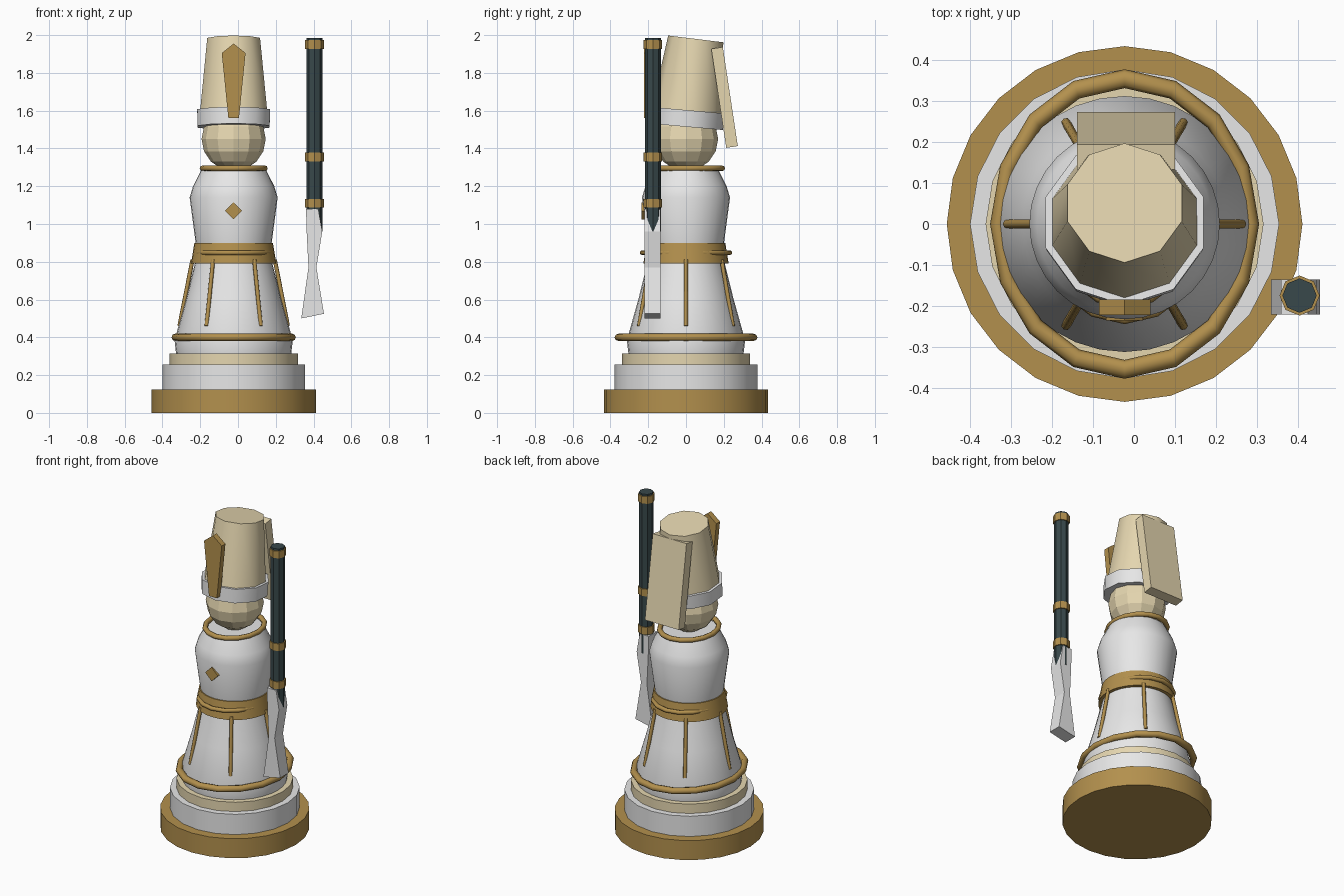
import bpy, bmesh, math
from mathutils import Matrix, Vector

cube = bpy.data.objects.get("Cube")
if cube:
    bpy.data.objects.remove(cube, do_unlink=True)

AXIS = Vector((-0.023, 0, 0))


def material(name, rgb):
    m = bpy.data.materials.new(name)
    m.use_nodes = True
    m.diffuse_color = (*rgb, 1)
    m.node_tree.nodes["Principled BSDF"].inputs["Base Color"].default_value = (*rgb, 1)
    return m


GOLD = material("gold", (0.45, 0.28, 0.075))
WHITE = material("white", (0.8, 0.8, 0.8))
CREAM = material("cream", (0.78, 0.67, 0.43))
DARK = material("dark_teal", (0.04, 0.065, 0.07))


def finish(name, bm, mat, loc=(0, 0, 0), tilt=0, smooth=None):
    """Turn a bmesh into an object; smooth is an angle in degrees or None for flat."""
    bmesh.ops.recalc_face_normals(bm, faces=bm.faces)
    me = bpy.data.meshes.new(name)
    bm.to_mesh(me)
    bm.free()
    ob = bpy.data.objects.new(name, me)
    bpy.context.collection.objects.link(ob)
    ob.location = loc
    ob.rotation_euler.x = math.radians(tilt)
    me.materials.append(mat)
    if smooth:
        bpy.ops.object.select_all(action='DESELECT')
        ob.select_set(True)
        bpy.context.view_layer.objects.active = ob
        bpy.ops.object.shade_smooth_by_angle(angle=math.radians(smooth))
    return ob


def lathe(name, profile, mat, sides, loc=AXIS, tilt=0, smooth=30):
    """Capped turned solid from (radius, z) pairs, with a corner facing +y."""
    bm = bmesh.new()
    rings = []
    for r, z in profile:
        rings.append([bm.verts.new((r * math.sin(a), r * math.cos(a), z))
                      for a in (math.tau * i / sides for i in range(sides))])
    for low, high in zip(rings, rings[1:]):
        for i in range(sides):
            j = (i + 1) % sides
            bm.faces.new((low[i], low[j], high[j], high[i]))
    bm.faces.new(rings[0])
    bm.faces.new(rings[-1])
    return finish(name, bm, mat, loc, tilt, smooth)


def trim_ring(name, radius, thick, z, sides=16, tube=8):
    """Torus slightly stretched from front to back."""
    bm = bmesh.new()
    loops = []
    for i in range(sides):
        a = math.tau * i / sides
        loop = []
        for k in range(tube):
            b = math.tau * k / tube
            r = radius + thick * math.cos(b)
            loop.append(bm.verts.new((r * math.cos(a), 1.15 * r * math.sin(a), thick * math.sin(b))))
        loops.append(loop)
    for i in range(sides):
        p, q = loops[i], loops[(i + 1) % sides]
        for k in range(tube):
            n = (k + 1) % tube
            bm.faces.new((p[k], q[k], q[n], p[n]))
    return finish(name, bm, GOLD, AXIS + Vector((0, 0, z)), 0, 60)


def slab(name, outline, y_front, y_back, mat, loc=AXIS):
    """Extrude an (x, z) outline from front to back."""
    bm = bmesh.new()
    face = bm.faces.new([bm.verts.new((x, y_front, z)) for x, z in outline])
    new = bmesh.ops.extrude_face_region(bm, geom=[face])["geom"]
    bmesh.ops.translate(bm, vec=(0, y_back - y_front, 0),
                        verts=[v for v in new if isinstance(v, bmesh.types.BMVert)])
    return finish(name, bm, mat, loc)


def box(name, size, mat, loc, tilt=0):
    bm = bmesh.new()
    bmesh.ops.create_cube(bm, size=1, matrix=Matrix.Diagonal((*size, 1)))
    return finish(name, bm, mat, loc, tilt)


# Stepped base
lathe("base_plinth", [(0.435, 0), (0.435, 0.125)], GOLD, 24)
lathe("base_tier", [(0.378, 0.125), (0.378, 0.255)], WHITE, 20)
lathe("upper_tier", [(0.34, 0.255), (0.34, 0.315)], CREAM, 20)

# Robe and torso
lathe("skirt", [(0.305, 0.315), (0.313, 0.385), (0.25, 0.61), (0.203, 0.8)], WHITE, 32)
lathe("waist_band", [(0.226, 0.79), (0.208, 0.9)], GOLD, 32)
lathe("torso", [(0.2, 0.89), (0.233, 1.14), (0.215, 1.2), (0.172, 1.285)], WHITE, 32)

# Gold trim
trim_ring("hem_ring", 0.309, 0.02, 0.4)
trim_ring("waist_ring", 0.2, 0.013, 0.848)
trim_ring("collar_ring", 0.165, 0.015, 1.295)

# Six ribs down the skirt
for i in range(6):
    a = math.tau * i / 6
    out = Vector((math.cos(a), math.sin(a), 0))
    low = out * 0.287 + Vector((0, 0, 0.46))
    high = out * 0.218 + Vector((0, 0, 0.81))
    bm = bmesh.new()
    bmesh.ops.create_cone(bm, cap_ends=True, segments=8, radius1=0.011, radius2=0.011,
                          depth=(high - low).length)
    turn = (high - low).to_track_quat('Z', 'Y').to_matrix().to_4x4()
    bmesh.ops.transform(bm, matrix=Matrix.Translation((low + high) / 2) @ turn, verts=bm.verts)
    finish(f"skirt_rib_{i + 1}", bm, GOLD, AXIS, 0, 50)

# Chest diamond
d = 0.045
slab("chest_diamond", [(0, 1.07 - d), (d, 1.07), (0, 1.07 + d), (-d, 1.07)], -0.236, -0.19, GOLD)

# Faceted head
bm = bmesh.new()
bmesh.ops.create_uvsphere(bm, u_segments=12, v_segments=8, radius=0.17)
finish("head", bm, CREAM, AXIS + Vector((0, 0, 1.45)))

# Tall hat leaning back, with band, front plaque and neck flap
hat_foot = AXIS + Vector((0, 0, 1.56))
lathe("hat", [(0.19, 0), (0.147, 0.423)], CREAM, 10, hat_foot, -7, 40)
lathe("hat_band", [(0.2, -0.045), (0.203, 0.043)], WHITE, 10, hat_foot, -5, 40)
slab("hat_plaque", [(-0.028, 1.56), (0.028, 1.56), (0.063, 1.905), (0, 1.955), (-0.063, 1.905)],
     -0.222, -0.185, GOLD)
box("neck_flap", (0.24, 0.062, 0.53), CREAM, AXIS + Vector((0.003, 0.204, 1.67)), 8.6)

# Staff weapon at the left side
staff = Vector((0.405, -0.175, 0))
lathe("staff_shaft", [(0.042, 0.96), (0.042, 1.985)], DARK, 8, staff, 0, None)
for i, z in enumerate((1.11, 1.355, 1.95)):
    lathe(f"staff_collar_{i + 1}", [(0.049, z - 0.023), (0.049, z + 0.023)], GOLD, 8, staff, 0, None)
slab("blade", [(0.335, 0.5), (0.455, 0.525), (0.415, 0.77), (0.446, 0.96), (0.425, 1.08),
               (0.36, 1.08), (0.364, 0.95), (0.373, 0.77)], -0.221, -0.136, WHITE, (0, 0, 0))
